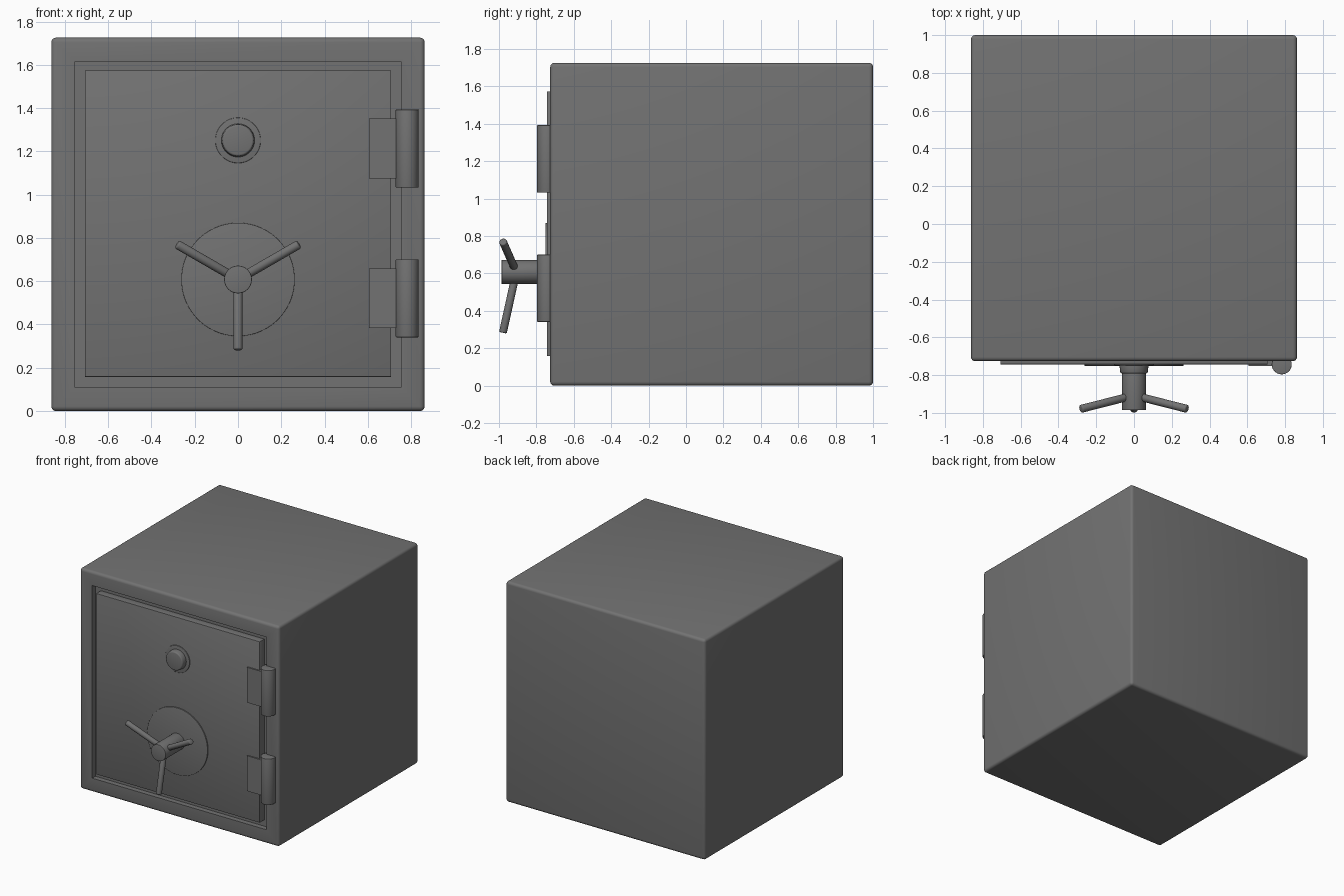
import bpy, bmesh, math
from mathutils import Vector

if "Cube" in bpy.data.objects:
    bpy.data.objects.remove(bpy.data.objects["Cube"])

steel = bpy.data.materials.new("dark grey steel")
steel.diffuse_color = (0.17, 0.17, 0.17, 1)
steel.use_nodes = True
steel.node_tree.nodes["Principled BSDF"].inputs["Base Color"].default_value = steel.diffuse_color
H = 0.863            # half width of the safe
FRONT = -0.726       # front plane of the body


def finish(name, bm):
    """Turn a bmesh into a grey object with sharp corners kept."""
    me = bpy.data.meshes.new(name)
    bm.normal_update()
    for f in bm.faces:
        f.smooth = True
    bm.to_mesh(me)
    bm.free()
    me.set_sharp_from_angle(angle=math.radians(35))
    me.materials.append(steel)
    ob = bpy.data.objects.new(name, me)
    bpy.context.collection.objects.link(ob)
    return ob


def box_bm(lo, hi, bevel=0.0, segments=3):
    bm = bmesh.new()
    bmesh.ops.create_cube(bm, size=1)
    lo, hi = Vector(lo), Vector(hi)
    for v in bm.verts:
        v.co = Vector((v.co[i] * (hi - lo)[i] + (lo + hi)[i] / 2 for i in range(3)))
    if bevel:
        bmesh.ops.bevel(bm, geom=bm.edges[:], offset=bevel, segments=segments,
                        profile=0.5, affect='EDGES')
    return bm


def rod(name, a, b, r, r2=None, bevel=0.0, sides=48):
    """Cylinder or cone from a to b with optionally rounded rims."""
    a, b = Vector(a), Vector(b)
    bm = bmesh.new()
    bmesh.ops.create_cone(bm, cap_ends=True, segments=sides, radius1=r,
                          radius2=r if r2 is None else r2, depth=(b - a).length)
    if bevel:
        rims = [e for e in bm.edges if any(len(f.verts) > 4 for f in e.link_faces)]
        bmesh.ops.bevel(bm, geom=rims, offset=bevel, segments=3, profile=0.5,
                        affect='EDGES')
    rot = (b - a).to_track_quat('Z', 'Y').to_matrix()
    for v in bm.verts:
        v.co = rot @ v.co + (a + b) / 2
    return finish(name, bm)


# Body: rounded cube with a shallow door opening in the front
bm = box_bm((-H, FRONT, 0), (H, 1.0, 2 * H), 0.022, 4)
bm.normal_update()
face = max((f for f in bm.faces if f.normal.y < -0.99), key=lambda f: f.calc_area())
bmesh.ops.inset_region(bm, faces=[face], thickness=0.124)
opening = bmesh.ops.extrude_discrete_faces(bm, faces=[face])["faces"][0]
for v in opening.verts:
    v.co.y += 0.04
finish("safe_body", bm)

# Door slab, with a thin gap around it
D = 0.708
finish("door", box_bm((-D, -0.743, H + 0.003 - D), (D, -0.68, H + 0.003 + D), 0.003, 2))

# Hinges: plate and knuckle
for label, z in (("lower", 0.521), ("upper", 1.213)):
    finish(label + "_hinge_plate",
           box_bm((0.605, -0.753, z - 0.138), (0.78, -0.715, z + 0.138)))
    rod(label + "_hinge_knuckle", (0.782, -0.743, z - 0.18), (0.782, -0.743, z + 0.18),
        0.053, bevel=0.003)

# Combination dial
Z = 1.251
rod("dial_ring", (0, -0.73, Z), (0, -0.749, Z), 0.105, bevel=0.003, sides=64)
rod("dial_knob", (0, -0.74, Z), (0, -0.791, Z), 0.078, 0.072, bevel=0.008)

# Handle: back plate, hub and three spokes leaning outward
Z = 0.608
rod("handle_plate", (0, -0.73, Z), (0, -0.751, Z), 0.262, bevel=0.002, sides=80)
rod("handle_hub", (0, -0.74, Z), (0, -0.986, Z), 0.064, bevel=0.003)
for i, deg in enumerate((30, 150, 270)):
    c, s = math.cos(math.radians(deg)), math.sin(math.radians(deg))
    rod(f"handle_spoke_{i + 1}", (0.03 * c, -0.914, Z + 0.03 * s),
        (0.325 * c, -0.979, Z + 0.325 * s), 0.021, bevel=0.007, sides=24)
